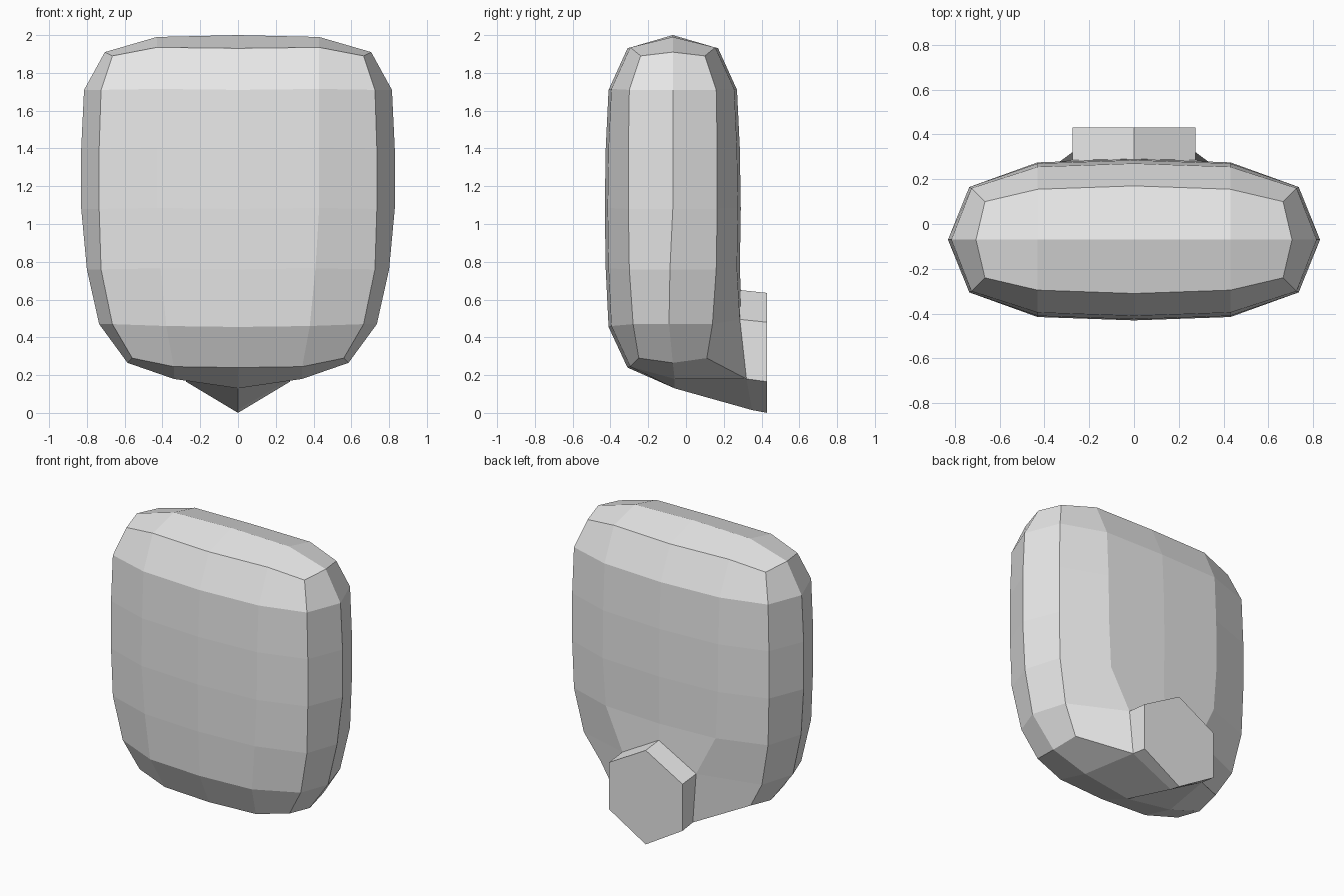
import bpy
import bmesh

default_cube = bpy.data.objects.get("Cube")
if default_cube:
    bpy.data.objects.remove(default_cube, do_unlink=True)

MID_Y = -0.07      # depth of the widest outline
NECK_END = 0.43    # depth of the flat neck cap


def flat_material(name, colour):
    material = bpy.data.materials.new(name)
    material.use_nodes = True
    material.diffuse_color = colour
    material.node_tree.nodes["Principled BSDF"].inputs["Base Color"].default_value = colour
    return material


# Panel rows from top to bottom:
# centre height, corner height, inner x, edge x, centre depth, edge depth
rows = [
    (1.93, 1.89, 0.43, 0.665, -0.31, -0.24),
    (1.71, 1.71, 0.43, 0.725, -0.41, -0.30),
    (1.40, 1.40, 0.43, 0.735, -0.425, -0.305),
    (1.08, 1.08, 0.43, 0.735, -0.43, -0.305),
    (0.76, 0.76, 0.41, 0.725, -0.425, -0.30),
    (0.455, 0.47, 0.38, 0.665, -0.41, -0.28),
    (0.24, 0.29, 0.34, 0.56, -0.31, -0.25),
]

# Widest outline, from the top centre round the side to the bottom centre
outline = [
    (0, MID_Y, 2.0), (0.43, MID_Y, 1.99), (0.705, MID_Y, 1.91),
    (0.815, MID_Y, 1.71), (0.83, MID_Y, 1.4), (0.83, MID_Y, 1.08),
    (0.80, -0.085, 0.76), (0.735, -0.09, 0.47), (0.585, MID_Y, 0.265),
    (0.34, -0.06, 0.18), (0, -0.06, 0.13),
]

# Where the back panel is pulled into the hexagonal neck: (row, column)
neck_root = {
    (5, 0): (0, 0.29, 0.65),
    (5, 1): (0.275, 0.285, 0.495),
    (6, 1): (0.275, 0.32, 0.18),
    (6, 0): (0, 0.35, 0.015),
}


def panel_points(back):
    """Half of the front or back panel as a dictionary keyed by row and column."""
    points = {}
    for r, (z_mid, z_edge, x_in, x_edge, y_mid, y_edge) in enumerate(rows):
        columns = [(0, y_mid, z_mid), (x_in, y_mid + 0.015, z_mid + 0.005),
                   (x_edge, y_edge, z_edge)]
        for c, (x, y, z) in enumerate(columns):
            points[r, c] = (x, 2 * MID_Y - y if back else y, z)
    if back:
        points.update(neck_root)
    return points


bm = bmesh.new()
last = len(rows) - 1
border = [(0, 0), (0, 1)] + [(r, 2) for r in range(last + 1)] + [(last, 1), (last, 0)]
ring = [bm.verts.new(p) for p in outline]


def bridge(first, second):
    """Join two matching open rows of vertices with quads."""
    for i in range(len(first) - 1):
        bm.faces.new((first[i], first[i + 1], second[i + 1], second[i]))


# Front and back panels, each joined to the widest outline
for back in (False, True):
    grid = {key: bm.verts.new(p) for key, p in panel_points(back).items()}
    for r in range(last):
        for c in range(2):
            if back and (r, c) == (last - 1, 0):
                continue  # opening for the neck
            bm.faces.new((grid[r, c], grid[r, c + 1],
                          grid[r + 1, c + 1], grid[r + 1, c]))
    bridge([grid[key] for key in border], ring)

# Hexagonal neck with a flat cap at the lower back
root = [grid[key] for key in neck_root]
cap = [bm.verts.new((v.co.x, NECK_END, v.co.z - 0.015)) for v in root]
bridge(root, cap)
bm.faces.new(cap)

# Mirror to the other side and weld the centre line
bmesh.ops.mirror(bm, geom=bm.verts[:] + bm.edges[:] + bm.faces[:],
                 axis='X', merge_dist=0.001)
bmesh.ops.remove_doubles(bm, verts=bm.verts[:], dist=0.001)
bmesh.ops.recalc_face_normals(bm, faces=bm.faces[:])

mesh = bpy.data.meshes.new("rounded_body_with_neck")
bm.to_mesh(mesh)
bm.free()
mesh.materials.append(flat_material("light grey", (0.8, 0.8, 0.8, 1)))
body = bpy.data.objects.new("rounded_body_with_neck", mesh)
bpy.context.collection.objects.link(body)
